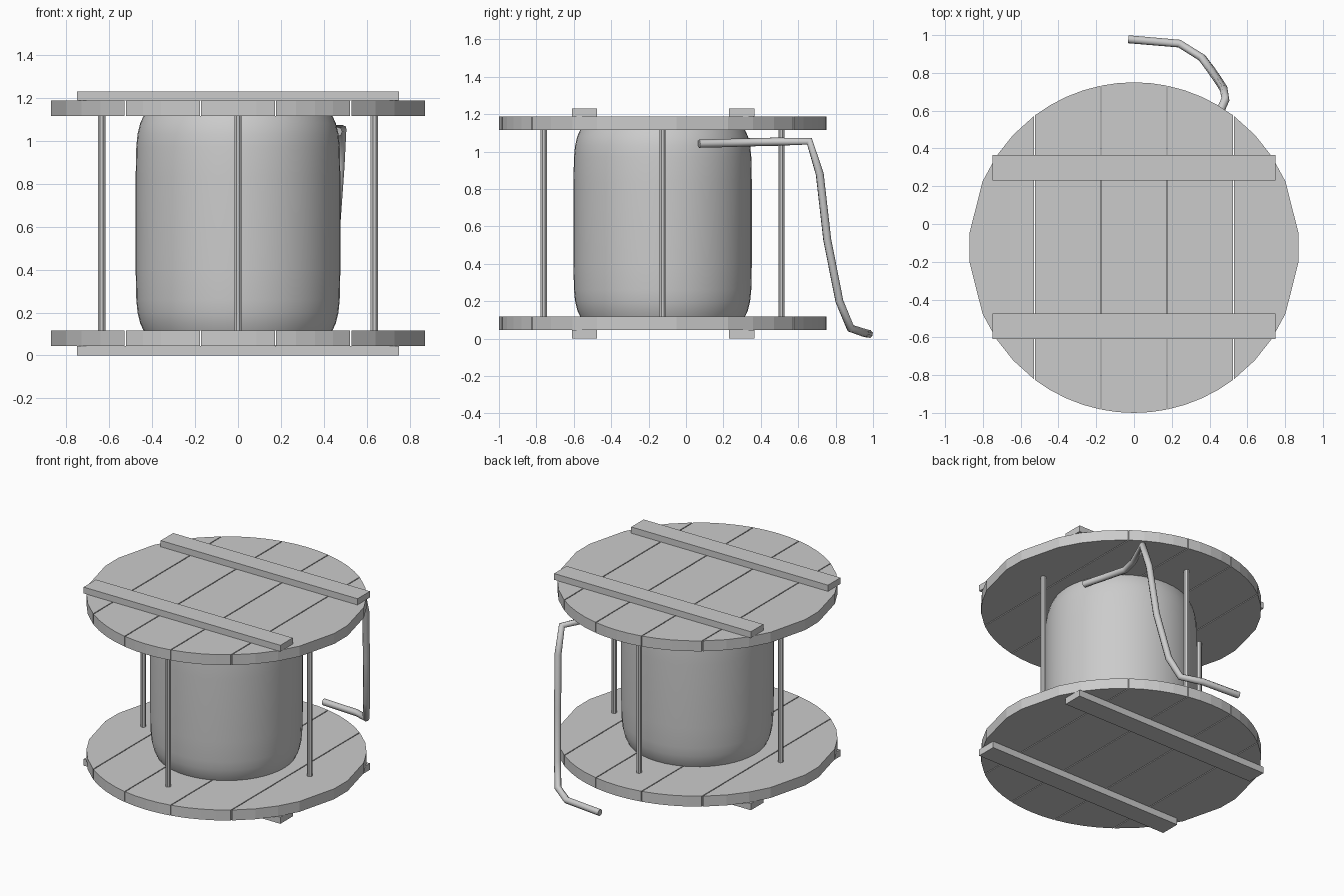
import bpy, bmesh
from math import asin, sqrt, cos, sin, pi, radians

if "Cube" in bpy.data.objects:
    bpy.data.objects.remove(bpy.data.objects["Cube"])

CY = -0.125   # reel axis position in y
R = 0.875     # flange radius


def finish(bm, name, smooth=False):
    bmesh.ops.recalc_face_normals(bm, faces=bm.faces)
    me = bpy.data.meshes.new(name)
    bm.to_mesh(me)
    bm.free()
    ob = bpy.data.objects.new(name, me)
    bpy.context.collection.objects.link(ob)
    if smooth:
        bpy.context.view_layer.objects.active = ob
        ob.select_set(True)
        bpy.ops.object.shade_smooth_by_angle(angle=radians(35))
        ob.select_set(False)
    return ob


def prism(name, outline, z0, z1):
    bm = bmesh.new()
    f = bm.faces.new([bm.verts.new((x, y, z0)) for x, y in outline])
    ext = bmesh.ops.extrude_face_region(bm, geom=[f])
    bmesh.ops.translate(bm, vec=(0, 0, z1 - z0),
                        verts=[v for v in ext["geom"] if isinstance(v, bmesh.types.BMVert)])
    return finish(bm, name)


def box(name, x0, x1, y0, y1, z0, z1):
    return prism(name, [(x0, y0), (x1, y0), (x1, y1), (x0, y1)], z0, z1)


def plank_outline(x0, x1):
    # strip of the disc between two x positions
    n = 4
    if x1 > 0.8 or x0 < -0.8:
        angs = [4.8, 23.6, 33.5, 43, 52.8]
        s = 1 if x1 > 0.8 else -1
        upper = [(s * R * cos(radians(a)), R * sin(radians(a))) for a in angs]
    else:
        a0, a1 = asin(x0 / R), asin(x1 / R)
        upper = [(R * sin(a0 + (a1 - a0) * i / n), R * cos(a0 + (a1 - a0) * i / n))
                 for i in range(n + 1)]
    return [(x, CY + y) for x, y in upper] + [(x, CY - y) for x, y in reversed(upper)]


# Flanges: five planks and two battens each
edges = [-R, -0.526, -0.175, 0.175, 0.526, R]
for side, z0, z1, b0, b1 in (("lower", 0.045, 0.117, 0.0, 0.045),
                             ("upper", 1.115, 1.187, 1.187, 1.23)):
    for i in range(5):
        prism(f"{side}_flange_plank_{i + 1}",
              plank_outline(edges[i] + 0.003, edges[i + 1] - 0.003), z0, z1)
    for j, y in enumerate((-0.61, 0.23)):
        box(f"{side}_batten_{j + 1}", -0.75, 0.75, y, y + 0.135, b0, b1)

# Wound cable drum, lathed with softened ends
half = [(0.44, 0.116), (0.456, 0.15), (0.468, 0.2), (0.474, 0.26), (0.477, 0.4)]
profile = half + [(r, 1.232 - z) for r, z in reversed(half)]
bm = bmesh.new()
N = 48
rings = [[bm.verts.new((r * cos(2 * pi * k / N), CY + r * sin(2 * pi * k / N), z))
          for k in range(N)] for r, z in profile]
for a, b in zip(rings, rings[1:]):
    for k in range(N):
        bm.faces.new((a[k], a[(k + 1) % N], b[(k + 1) % N], b[k]))
bm.faces.new(rings[0])
bm.faces.new(rings[-1])
finish(bm, "cable_drum", True)

# Tie rods
for i in range(4):
    a = i * pi / 2
    cx, cy = 0.635 * cos(a), CY + 0.635 * sin(a)
    prism(f"tie_rod_{i + 1}",
          [(cx + 0.018 * cos(k * pi / 4 + pi / 8), cy + 0.018 * sin(k * pi / 4 + pi / 8))
           for k in range(8)], 0.115, 1.117)

# Loose cable end leaving the drum and hanging to the ground
path = [(0.465, 0.07, 1.042), (0.425, 0.2, 1.045), (0.375, 0.36, 1.05), (0.40, 0.47, 1.052),
        (0.484, 0.66, 1.055), (0.475, 0.715, 0.88), (0.45, 0.755, 0.53),
        (0.405, 0.82, 0.2), (0.36, 0.88, 0.055), (0.24, 0.955, 0.03), (-0.03, 0.978, 0.025)]
cu = bpy.data.curves.new("loose_cable_end", "CURVE")
cu.dimensions = "3D"
sp = cu.splines.new("POLY")
sp.points.add(len(path) - 1)
for p, c in zip(sp.points, path):
    p.co = (*c, 1)
cu.bevel_depth = 0.022
cu.bevel_resolution = 2
cu.use_fill_caps = True
bpy.context.collection.objects.link(bpy.data.objects.new("loose_cable_end", cu))
